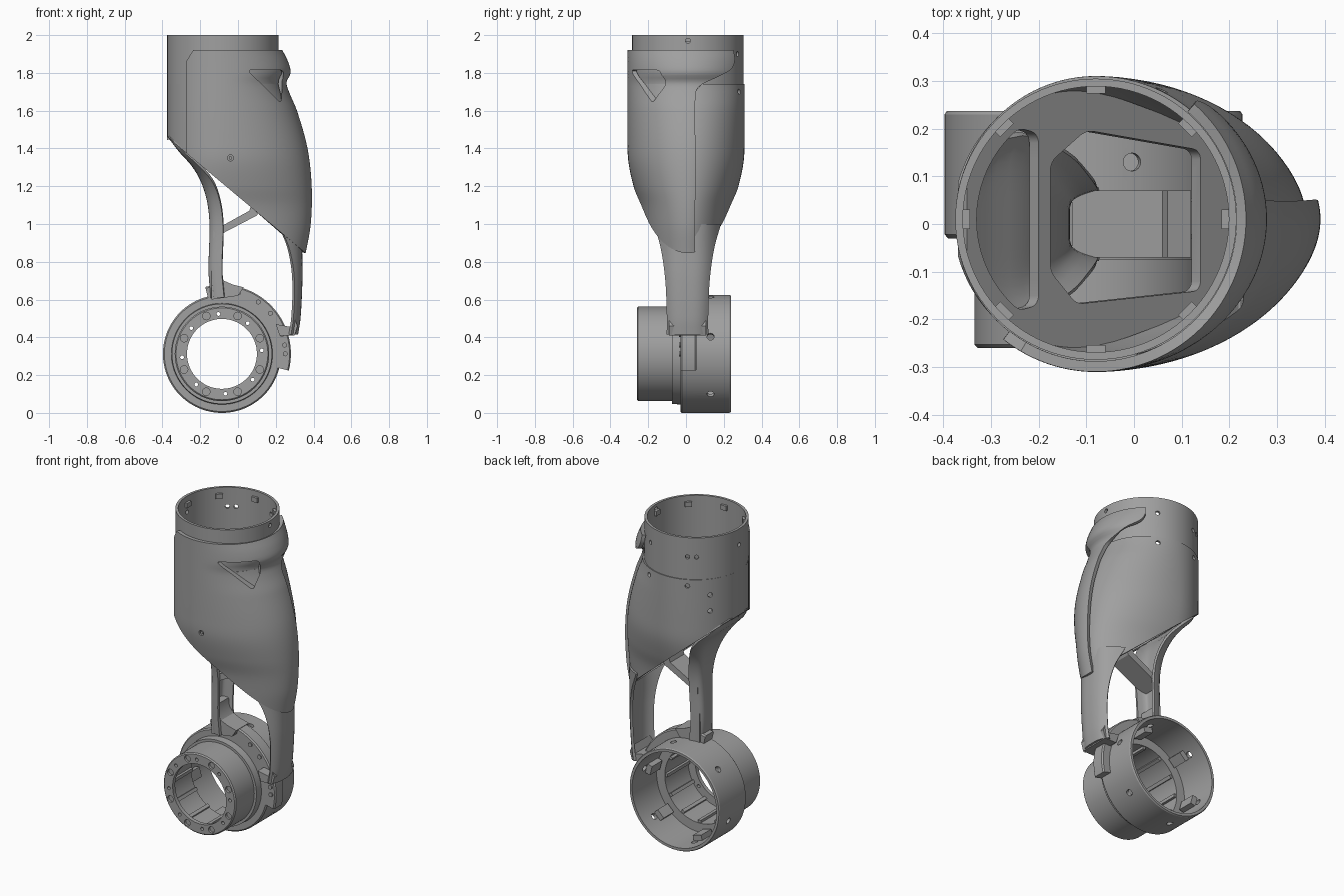
import bpy, bmesh
from math import cos, sin, radians, sqrt, pi
from mathutils import Matrix, Vector

if "Cube" in bpy.data.objects:
    bpy.data.objects.remove(bpy.data.objects["Cube"])

grey = bpy.data.materials.new("machined grey")
grey.use_nodes = True
grey.diffuse_color = (0.35, 0.35, 0.35, 1)
grey.node_tree.nodes["Principled BSDF"].inputs["Base Color"].default_value = (0.35, 0.35, 0.35, 1)

TUBE_X, TUBE_Y = -0.08, 0.01
DRUM = Vector((-0.085, 0, 0.3125))
CUT_POINT, CUT_NORMAL = Vector((-0.375, 0, 1.46)), Vector((0.837, 0, 1)).normalized()
parts = []


def finish(name, bm, fix=True):
    if fix:
        bmesh.ops.recalc_face_normals(bm, faces=bm.faces)
    me = bpy.data.meshes.new(name)
    bm.to_mesh(me)
    bm.free()
    me.materials.append(grey)
    ob = bpy.data.objects.new(name, me)
    bpy.context.scene.collection.objects.link(ob)
    parts.append(ob)
    return ob


def apply(ob, kind, **settings):
    mod = ob.modifiers.new(kind.title(), kind)
    for key, value in settings.items():
        setattr(mod, key, value)
    bpy.context.view_layer.objects.active = ob
    bpy.ops.object.modifier_apply(modifier=mod.name)


def cut(ob, cutter):
    cutter.hide_render = True
    apply(ob, 'BOOLEAN', operation='DIFFERENCE', solver='EXACT', object=cutter)
    parts.remove(cutter)
    bpy.data.objects.remove(cutter)


def grid(name, rows, wrap_u=False, wrap_v=False, caps=False, trim=False, fix=False):
    """Skin rows of points; optionally close them and trim on the sloping plane."""
    bm = bmesh.new()
    vs = [[bm.verts.new(p) for p in row] for row in rows]
    n, m = len(vs), len(vs[0])
    for i in range(n if wrap_v else n - 1):
        for j in range(m if wrap_u else m - 1):
            a, b = vs[i], vs[(i + 1) % n]
            k = (j + 1) % m
            bm.faces.new((a[j], a[k], b[k], b[j]))
    if caps:
        bm.faces.new(vs[0])
        bm.faces.new(vs[-1])
    if trim:
        bmesh.ops.bisect_plane(bm, geom=bm.verts[:] + bm.edges[:] + bm.faces[:],
                               plane_co=CUT_POINT, plane_no=CUT_NORMAL, clear_inner=True)
    return finish(name, bm, fix)


def curve(table, t):
    """Smooth curve through (height, value) pairs."""
    last = len(table) - 1
    t = min(max(t, table[0][0]), table[last][0])
    i = next(k for k in range(last) if t <= table[k + 1][0])

    def slope(k):
        (a, va), (b, vb) = table[max(k - 1, 0)], table[min(k + 1, last)]
        return (vb - va) / (b - a)

    (a, va), (b, vb) = table[i], table[i + 1]
    h, s = b - a, (t - a) / (b - a)
    return (va * (1 + 2 * s) * (1 - s) ** 2 + vb * s * s * (3 - 2 * s)
            + h * slope(i) * s * (1 - s) ** 2 - h * slope(i + 1) * s * s * (1 - s))


# Shell section: round behind, drawn out to a nose at +x
NOSE = [(0.84, 0.357), (1.0, 0.385), (1.2, 0.39), (1.4, 0.368), (1.6, 0.312),
        (1.7, 0.27), (1.75, 0.257), (1.8, 0.279), (1.86, 0.265), (1.92, 0.235)]
WIDTH = [(0.84, 0.205), (1.0, 0.222), (1.1, 0.238), (1.2, 0.268), (1.33, 0.295), (1.45, 0.3), (1.92, 0.3)]


def egg(z, t, extra_x=0.0, extra_y=0.0):
    a = (curve(NOSE, z) - 0.03 - TUBE_X + extra_x) if cos(t) > 0 else 0.295 + extra_y
    return (TUBE_X + a * cos(t), TUBE_Y + (curve(WIDTH, z) + extra_y) * sin(t), z)


def slope_z(x):
    return CUT_POINT.z - 0.837 * (x - CUT_POINT.x)


def ring(axis_rows, name, a0=0, a1=360, steps=72):
    """Turn a closed (y, radius) profile about the drum axis."""
    full = a1 - a0 == 360
    angles = [radians(a0 + (a1 - a0) * i / steps) for i in range(steps if full else steps + 1)]
    rows = [[(DRUM.x + r * cos(t), y, DRUM.z + r * sin(t)) for y, r in axis_rows] for t in angles]
    return grid(name, rows, True, full, not full, fix=True)


def side(x, z, y):
    return (x, y, z)


def across_slope(x, y, d):
    return Vector((x, y, slope_z(x) + 0.045)) + CUT_NORMAL * d


def prism(name, pts, place, lo, hi):
    return grid(name, [[place(p, q, d) for p, q in pts] for d in (lo, hi)], True, caps=True, fix=True)


def cluster(name, mats, radius=None, depth=1.0):
    """Many boxes or cylinders in one object."""
    bm = bmesh.new()
    for m in mats:
        if radius:
            bmesh.ops.create_cone(bm, cap_ends=True, segments=16, radius1=radius,
                                  radius2=radius, depth=depth, matrix=m)
        else:
            bmesh.ops.create_cube(bm, size=1, matrix=m)
    return finish(name, bm)


def around_tube(deg, r, z):
    return (Matrix.Translation((TUBE_X, TUBE_Y, z)) @ Matrix.Rotation(radians(deg), 4, 'Z')
            @ Matrix.Translation((r, 0, 0)))


def around_drum(deg, r, y):
    return (Matrix.Translation((DRUM.x, y, DRUM.z)) @ Matrix.Rotation(radians(-deg), 4, 'Y')
            @ Matrix.Translation((r, 0, 0)))


def scaled(m, size):
    return m @ Matrix.Diagonal((*size, 1))


TO_X, TO_Y = Matrix.Rotation(pi / 2, 4, 'Y'), Matrix.Rotation(pi / 2, 4, 'X')

# Upper tube with screw holes and inner rim tabs
turn = [2 * pi * i / 96 for i in range(96)]
tube = grid("upper_tube", [[(TUBE_X + 0.295 * cos(t), TUBE_Y + 0.295 * sin(t), z) for t in turn]
                           for z in (1.72, 2.0)], True)
apply(tube, 'SOLIDIFY', thickness=0.016, offset=-1)
cut(tube, cluster("tube_holes", [around_tube(d, 0.29, z) @ TO_X for d, z in
    ((0, 1.97), (63, 1.9), (115, 1.88), (125, 1.88), (180, 1.9))], 0.013, 0.08))
cluster("rim_tabs", [scaled(around_tube(d, 0.274, 1.95), (0.02, 0.04, 0.03)) for d in range(0, 360, 45)])

# Structural shell, trimmed on a slope
shell = grid("inner_shell", [[egg(0.84 + 0.9 * i / 45, t) for t in turn] for i in range(46)], True, trim=True)
apply(shell, 'SOLIDIFY', thickness=0.016, offset=-1)
cut(shell, cluster("shell_holes", [around_tube(d, 0.29, z) @ TO_X for d, z in
    ((63, 1.7), (115, 1.7), (140, 1.64), (140, 1.54))], 0.014, 0.08))

# Outer cover: wraps the front and nose, with a brow reaching back at the top
EDGE = [(0.84, 10), (1.0, 9), (1.66, 7), (1.73, 11), (1.78, 30), (1.82, 46), (1.87, 51), (1.92, 49)]
rows = []
for i in range(73):
    z = 0.84 + 1.08 * i / 72
    start, end = -128 + 8 * max(0, (z - 1.86) / 0.06), curve(EDGE, z)
    rows.append([egg(z, radians(start + (end - start) * j / 72), 0.03, 0.02) for j in range(73)])
cover = grid("front_cover", rows, trim=True)
apply(cover, 'SOLIDIFY', thickness=0.022, offset=-1)
vent = prism("vent_cutter", [(0.05, 1.815), (0.242, 1.815), (0.227, 1.64)], side, -0.4, -0.1)
apply(vent, 'BEVEL', width=0.02, segments=4)
cut(cover, vent)
cut(cover, cluster("cover_screw_hole", [Matrix.Translation((-0.04, -0.3, 1.35)) @ TO_Y], 0.016, 0.1))
cluster("cover_screw", [Matrix.Translation((-0.04, -0.293, 1.35)) @ TO_Y], 0.009, 0.02)
backing = [[egg(1.6 + 0.26 * i / 12, radians(-75 + 4 * j), 0, -0.006) for j in range(18)] for i in range(13)]
grid("vent_backing", backing)

# Sloping floor that closes the shell, with two rounded openings
rows = []
for i in range(41):
    x = TUBE_X - 0.28 * cos(pi * i / 40) if i < 20 else TUBE_X + 0.38 * sin(pi * (i - 20) / 40)
    z = slope_z(x)
    a = 0.29 if x < TUBE_X else curve(NOSE, z) - 0.04 - TUBE_X
    w = (curve(WIDTH, z) - 0.008) * sqrt(max(0, 1 - ((x - TUBE_X) / a) ** 2))
    rows.append([(x, TUBE_Y + y * w, z + 0.025) for y in (-1, -0.5, 0, 0.5, 1)])
floor = grid("sloping_floor", rows)
apply(floor, 'SOLIDIFY', thickness=0.03, offset=0)
arc = [(TUBE_X + 0.25 * cos(radians(d)), TUBE_Y + 0.25 * sin(radians(d))) for d in range(130, 231, 5)]
windows = [arc + [(-0.2, -0.17), (-0.2, 0.19)],
           [(-0.175, -0.1), (-0.12, -0.168), (0.14, -0.14), (0.14, 0.155), (-0.1, 0.197), (-0.175, 0.13)]]
for pts in windows:
    cutter = prism("window_cutter", pts, across_slope, -0.15, 0.1)
    apply(cutter, 'BEVEL', width=0.02, segments=4)
    cut(floor, cutter)


def strut(name, path, widths, depths, power, y_mid):
    """Curved channel; depth tells how far its long edges turn inward."""
    lo, hi = path[0][0], path[-1][0]
    rows = []
    for i in range(31):
        z = lo + (hi - lo) * i / 30
        x, w, d = curve(path, z), curve(widths, z), curve(depths, z)
        rows.append([(x + d * abs(s / 10) ** power, y_mid + w * s / 10, z) for s in range(-10, 11)])
    ob = grid(name, rows, fix=True)
    apply(ob, 'SOLIDIFY', thickness=0.016, offset=0)


# Struts from the shell down to the drum
strut("rear_strut", [(0.61, -0.137), (0.75, -0.148), (1.0, -0.143), (1.13, -0.158), (1.24, -0.195),
                     (1.32, -0.245), (1.38, -0.3), (1.46, -0.362)],
      [(0.61, 0.07), (0.75, 0.07), (1.0, 0.08), (1.13, 0.105), (1.24, 0.15), (1.32, 0.185), (1.38, 0.18), (1.46, 0.09)],
      [(0.61, 0.065), (1.2, 0.06), (1.32, 0.035), (1.46, 0.01)], 6, 0.0)
strut("nose_strut", [(0.415, 0.31), (0.5, 0.323), (0.7, 0.333), (0.87, 0.332), (1.0, 0.333)],
      [(0.415, 0.105), (0.5, 0.104), (0.7, 0.112), (0.87, 0.135), (1.0, 0.17)],
      [(0.415, -0.035), (0.7, -0.04), (0.87, -0.065), (1.0, -0.12)], 3, 0.008)
prism("cross_brace", [(-0.13, 0.925), (0.1, 1.045), (0.12, 1.08), (0.07, 1.1), (0.06, 1.07), (-0.13, 0.965)],
      side, -0.07, 0.07)
prism("nose_foot", [(0.22, 0.41), (0.3, 0.41), (0.315, 0.46), (0.3, 0.5), (0.28, 0.455), (0.2, 0.47)],
      side, -0.09, 0.105)
prism("heel_gusset", [(-0.14, 0.6), (-0.14, 0.8), (-0.105, 0.79), (-0.1, 0.74), (-0.075, 0.7), (-0.03, 0.68),
                      (0.03, 0.665), (0.0, 0.62)], side, -0.06, 0.065)

# Joint drum, open at the back, with a bolted front flange
drum = ring([(-0.26, 0.185), (-0.26, 0.243), (-0.253, 0.25), (-0.075, 0.25), (-0.075, 0.265), (-0.03, 0.268),
             (-0.03, 0.305), (-0.022, 0.3125), (0.23, 0.3125), (0.237, 0.308), (0.237, 0.292), (-0.005, 0.292),
             (-0.005, 0.235), (-0.235, 0.235), (-0.235, 0.185)], "joint_drum", steps=96)
cut(drum, cluster("flange_holes", [around_drum(22.5 + 45 * i, 0.217, -0.26) @ TO_Y for i in range(8)], 0.02, 0.03))
cut(drum, cluster("pin_holes", [around_drum(45 * i + 5, 0.212, -0.25) @ TO_Y for i in range(8)], 0.01, 0.1))
cut(drum, cluster("wall_holes", [around_drum(d, 0.3, 0.13) @ TO_X for d in (17, 75, 137, 197, 257, 317)], 0.019, 0.1))
cluster("drum_ribs", [scaled(around_drum(30 * i, 0.228, -0.12), (0.018, 0.22, 0.02)) for i in range(12)])
cluster("drum_lugs", [scaled(around_drum(60 * i + 15, 0.276, 0.06), (0.034, 0.1, 0.06)) for i in range(6)])

# Cradle hugging the drum, with bolt heads on its front
ring([(-0.03, 0.3), (-0.03, 0.358), (-0.022, 0.365), (0.047, 0.365), (0.055, 0.358), (0.055, 0.3)],
     "drum_cradle", -14, 104, 48)
cluster("cradle_bolts", [around_drum(d, 0.335, -0.031) @ TO_Y for d in (0, 8, 18, 40, 55, 75, 90)], 0.013, 0.014)

# Smooth shading with crisp edges
bpy.ops.object.select_all(action='DESELECT')
for ob in parts:
    ob.select_set(True)
bpy.context.view_layer.objects.active = parts[0]
bpy.ops.object.shade_smooth_by_angle(angle=radians(30))
